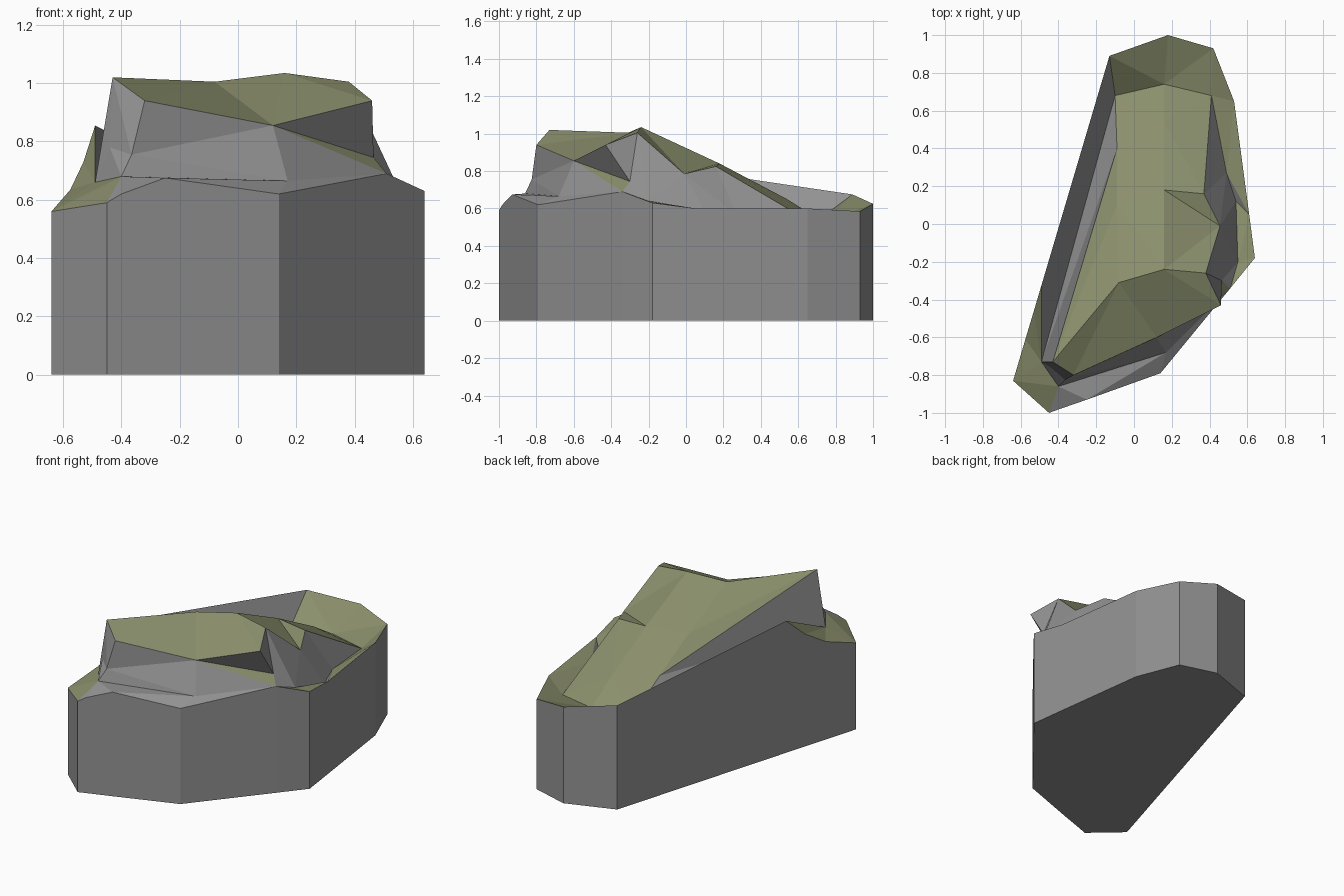
import bpy
from mathutils import Vector
from mathutils.geometry import delaunay_2d_cdt

if "Cube" in bpy.data.objects:
    bpy.data.objects.remove(bpy.data.objects["Cube"])

# Uneven rim of the rock, anticlockwise from the front left corner
rim = [(-.64, -.83, .56), (-.45, -1, .59), (-.40, -.982, .62), (-.25, -.93, .675),
       (.14, -.79, .62), (.51, -.34, .69), (.64, -.18, .63), (.61, .05, .6),
       (.53, .65, .6), (.42, .93, .585), (.18, 1, .625), (-.13, .89, .675),
       (-.49, -.325, .855), (-.53, -.46, .73), (-.575, -.61, .635)]

# Crest, front ledge and hollows inside the rim
inner = dict(
    a=(-.43, -.73, 1.02), b=(-.08, -.31, 1.005), c=(.16, -.24, 1.035), d=(.38, -.26, 1.005),
    e=(.40, -.33, .94), f=(.12, -.60, .855), g=(-.32, -.80, .94),
    h=(-.365, -.825, .755), j=(.465, -.30, .745), k=(-.40, -.86, .68), l=(.17, -.68, .665),
    p=(-.49, -.73, .66), q=(-.44, -.76, .78),
    m=(-.09, .40, .67), n=(-.09, .10, .83), o=(.16, .18, .84), r=(.37, .16, .825),
    s=(.455, -.01, .785), t=(.16, .54, .65),
    u=(-.10, .68, .52), v=(.16, .74, .525), w=(.41, .68, .52),
    x=(.49, .27, .565), y=(.54, .12, .55), z=(.55, -.20, .64))
# Ridge and valley lines that must stay as edges
creases = ["abcde", "agfe", "hfj", "hk", "kl", "kpqh", "agh", "pu", "am", "bn", "um",
           "co", "os", "cs", "or", "rs", "ds", "uvw", "rw", "vt", "to", "xw", "xy", "yz", "zj", "sx", "ej"]

names = list(inner)
pts = rim + list(inner.values())
nr = len(rim)
edges = {(i, (i + 1) % nr) for i in range(nr)}
for line in creases:
    for i, j in zip(line, line[1:]):
        edges.add((nr + names.index(i), nr + names.index(j)))

co, _, faces, origin, _, _ = delaunay_2d_cdt(
    [Vector(p[:2]) for p in pts], list(edges), [], 1, 1e-5)
overhang = nr + names.index("e")
verts = []
for p, o in zip(co, origin):
    i = o[0] if o else None
    if i == overhang:
        verts.append((.46, -.43, .94))      # crest tip leans out over the ledge
    elif i is None:
        near = min(pts, key=lambda q: (Vector(q[:2]) - p).length)
        verts.append((p.x, p.y, near[2]))
    else:
        verts.append(pts[i])

stone = bpy.data.materials.new("stone")
stone.diffuse_color = (.285, .285, .285, 1)
stone.use_nodes = True
stone.node_tree.nodes["Principled BSDF"].inputs["Base Color"].default_value = stone.diffuse_color
moss = bpy.data.materials.new("moss")
moss.diffuse_color = (.255, .275, .15, 1)
moss.use_nodes = True
moss.node_tree.nodes["Principled BSDF"].inputs["Base Color"].default_value = moss.diffuse_color


def add_mesh(name, verts, faces, mats):
    mesh = bpy.data.meshes.new(name)
    mesh.from_pydata(verts, [], faces)
    mesh.update()
    for mat in mats:
        mesh.materials.append(mat)
    bpy.context.collection.objects.link(bpy.data.objects.new(name, mesh))
    return mesh


# Rocky top: mossy on flatter faces, bare on steep ones and the front ledge
top = add_mesh("rocky_top", verts, faces, [stone, moss])
for f in top.polygons:
    c = f.center
    ledge = c.y < -.45 and c.x > -.43 and c.z < .79
    corner = c.x < -.5
    f.material_index = int(corner or (f.normal.z > .715 and not ledge))

# Base: straight walls and flat underside
walls = [(i, (i + 1) % nr, (i + 1) % nr + nr, i + nr) for i in range(nr)]
add_mesh("rock_base", [(x, y, 0) for x, y, _ in rim] + rim,
         walls + [tuple(reversed(range(nr)))], [stone])
